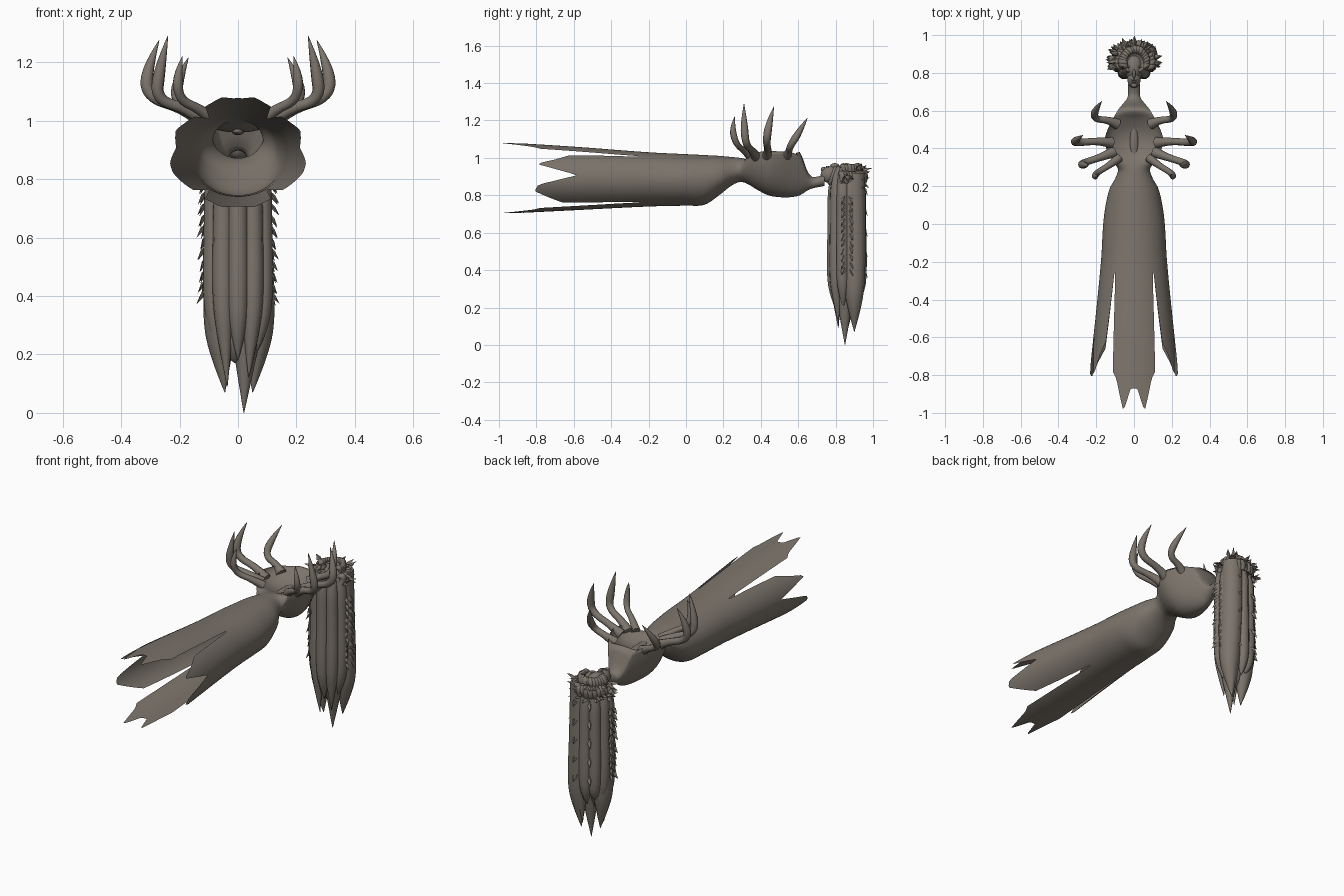
import bpy, bmesh, math, random
from mathutils import Vector

random.seed(4)
if "Cube" in bpy.data.objects:
    bpy.data.objects.remove(bpy.data.objects["Cube"])

stone = bpy.data.materials.new("warm_grey_stone")
stone.use_nodes = True
colour = (0.2, 0.175, 0.148, 1)
stone.diffuse_color = colour
stone.node_tree.nodes["Principled BSDF"].inputs["Base Color"].default_value = colour


def finish(name, mesh, smooth=True):
    """Link a mesh as a named, coloured object."""
    mesh.materials.clear()
    mesh.materials.append(stone)
    for p in mesh.polygons:
        p.use_smooth = smooth
        p.material_index = 0
    obj = bpy.data.objects.new(name, mesh)
    bpy.context.collection.objects.link(obj)
    return obj


def from_bmesh(name, bm, smooth=True):
    mesh = bpy.data.meshes.new(name)
    bm.to_mesh(mesh)
    bm.free()
    return finish(name, mesh, smooth)


def strands(name, paths):
    """Tapered tubes; each path is a list of (x, y, z, radius)."""
    curve = bpy.data.curves.new(name + "_path", 'CURVE')
    curve.dimensions = '3D'
    curve.bevel_depth = 1
    curve.bevel_resolution = 3
    curve.resolution_u = 6
    curve.use_fill_caps = True
    for path in paths:
        s = curve.splines.new('NURBS')
        s.points.add(len(path) - 1)
        for pt, (x, y, z, r) in zip(s.points, path):
            pt.co = (x, y, z, 1)
            pt.radius = r
        s.order_u = 3
        s.use_endpoint_u = True
    temp = bpy.data.objects.new(name + "_path", curve)
    bpy.context.collection.objects.link(temp)
    deps = bpy.context.evaluated_depsgraph_get()
    mesh = bpy.data.meshes.new_from_object(temp.evaluated_get(deps))
    bpy.data.objects.remove(temp)
    return finish(name, mesh)


def blobs(name, items):
    """Ellipsoids; each item is (centre, radii)."""
    bm = bmesh.new()
    for c, r in items:
        vs = bmesh.ops.create_uvsphere(bm, u_segments=24, v_segments=14, radius=1)["verts"]
        for v in vs:
            v.co = Vector(c) + Vector(v.co[i] * r[i] for i in range(3))
    return from_bmesh(name, bm)


def leaf(bm, base, direction, side, length, width):
    """A folded pointed leaf."""
    b, d, s = Vector(base), Vector(direction).normalized(), Vector(side).normalized()
    n = d.cross(s) * width * 0.4
    mid = b + d * length * 0.45
    v = [bm.verts.new(p) for p in (b, mid + s * width - n, b + d * length, mid - s * width - n, mid + n)]
    for i in range(4):
        bm.faces.new((v[i], v[(i + 1) % 4], v[4]))


def lerp_keys(keys, t):
    for (a, p), (b, q) in zip(keys, keys[1:]):
        if t <= b:
            return p + (q - p) * (t - a) / (b - a)
    return keys[-1][1]


# Body sections: y, half width, top centre z, rim z, bottom z
SECTIONS = [
    (.74, .033, .91, .88, .85), (.67, .034, .9, .87, .835), (.64, .055, .95, .92, .82),
    (.61, .08, 1.03, 1.0, .8), (.56, .11, 1.0, 1.03, .79), (.5, .14, .97, 1.035, .79),
    (.44, .155, .96, 1.035, .8), (.38, .14, .97, 1.03, .83), (.33, .11, .99, 1.01, .86),
    (.29, .085, 1.0, .94, .872), (.24, .1, 1.005, .92, .85), (.19, .128, 1.01, .9, .81),
    (.1, .15, 1.015, .885, .75), (0, .163, 1.02, .885, .745), (-.2, .175, 1.03, .885, .74),
    (-.6, .215, 1.06, .885, .72), (-1, .26, 1.085, .885, .7)]


def section(y):
    """Smoothly interpolated section values at y."""
    i = 0
    while i < len(SECTIONS) - 2 and y < SECTIONS[i + 1][0]:
        i += 1
    a, b = SECTIONS[i], SECTIONS[i + 1]
    p, n = SECTIONS[max(i - 1, 0)], SECTIONS[min(i + 2, len(SECTIONS) - 1)]
    h = b[0] - a[0]
    t = (y - a[0]) / h
    out = []
    for k in range(1, 5):
        ma = (b[k] - p[k]) / (b[0] - p[0]) * h
        mb = (n[k] - a[k]) / (n[0] - a[0]) * h
        out.append((2*t**3 - 3*t*t + 1) * a[k] + (t**3 - 2*t*t + t) * ma
                   + (3*t*t - 2*t**3) * b[k] + (t**3 - t*t) * mb)
    return out


def skin(angle, y):
    w, top, rim, bottom = section(y)
    c = math.cos(angle)
    z = rim + (top - rim) * c if c > 0 else rim + (rim - bottom) * c
    return w * math.sin(angle), y, z


# Gown and torso: four panels joined above the slits, ragged at the hem
SLIT, NECK = -.25, .74
wide_hem = [(0, -.78), (.1, -.82), (.28, -.99), (.43, -.87), (.57, -.87), (.72, -.99), (.9, -.82), (1, -.78)]
side_hem = [(0, -.62), (.12, -.7), (.22, -.8), (.3, -.71), (.42, -.58), (.6, -.79), (.72, -.81), (.85, -.74), (1, -.66)]
half = math.radians(34)
bm = bmesh.new()
COLS, UPPER, LOWER = 26, 60, 18
for centre, spread, hem, flip in (
        (0, half, wide_hem, False), (math.pi / 2, math.pi / 2 - half, side_hem, False),
        (math.pi, half, wide_hem, False), (-math.pi / 2, math.pi / 2 - half, side_hem, True)):
    rows = []
    for j in range(UPPER + LOWER + 1):
        row = []
        for i in range(COLS + 1):
            t = i / COLS
            if j <= UPPER:
                y, narrow = NECK + (SLIT - NECK) * j / UPPER, 1
            else:
                f = (j - UPPER) / LOWER
                y = SLIT + (lerp_keys(hem, 1 - t if flip else t) - SLIT) * f
                narrow = .98 - .14 * f
            row.append(bm.verts.new(skin(centre + (2 * t - 1) * spread * narrow, y)))
        rows.append(row)
    for r, s in zip(rows, rows[1:]):
        for i in range(COLS):
            bm.faces.new((r[i], r[i + 1], s[i + 1], s[i]))
bmesh.ops.remove_doubles(bm, verts=bm.verts, dist=0.0001)
bmesh.ops.recalc_face_normals(bm, faces=bm.faces)
from_bmesh("gown_and_torso", bm)

# Lens in the hollow of the chest
blobs("chest_lens", [((0, .435, .963), (.021, .095, .012))])

# Curved claws around the chest rim
CLAWS = [
    [(.08, .35, 1.0, .025), (.13, .31, 1.04, .016), (.2, .27, 1.07, .016), (.21, .245, 1.15, .019), (.19, .26, 1.22, .001)],
    [(.11, .38, 1.0, .03), (.17, .355, 1.04, .018), (.28, .32, 1.07, .019), (.27, .31, 1.17, .023), (.24, .31, 1.29, .001)],
    [(.12, .43, 1.0, .03), (.18, .44, 1.04, .018), (.31, .43, 1.08, .02), (.315, .44, 1.17, .023), (.27, .47, 1.275, .001)],
    [(.09, .53, 1.0, .03), (.13, .55, 1.03, .018), (.21, .555, 1.06, .018), (.21, .6, 1.13, .022), (.17, .65, 1.215, .001)]]
for side, label in ((1, "left"), (-1, "right")):
    strands(label + "_claws", [[(side * x, y, z, r) for x, y, z, r in c] for c in CLAWS])

# Head with its face turned upward
blobs("head", [((0, .83, .893), (.052, .08, .068)), ((0, .77, .91), (.036, .05, .045))])
features = [((0, .795, .957), (.009, .024, .015)), ((0, .762, .952), (.017, .005, .006)),
            ((0, .752, .95), (.014, .005, .006)), ((0, .735, .938), (.016, .014, .014))]
for s in (1, -1):
    features += [((s * .021, .818, .945), (.012, .007, .007)), ((s * .022, .832, .948), (.018, .006, .008))]
blobs("face_features", features)

# Curls framing the face
curls = []
for i in range(34):
    a = math.radians(-15 + 210 * (i % 17) / 16)
    r = .062 if i < 17 else .088
    x, y, z = r * math.cos(a), .855 + r * 1.05 * math.sin(a), .94 if i < 17 else .9
    q = random.uniform(.014, .021)
    curls.append([(x, y, z - .03, q), (x * 1.15, y + .012, z, q),
                  (x * .9 + .012, y, z + .02, q), (x * .85, y - .015, z + .012, .004)])
strands("curls", curls)

# Long hair hanging straight down
locks = []
for i, tip in enumerate((.18, .12, .2, .25, .1, .22, .25, .2, .14, .09)):
    a = math.tau * i / 10
    x, y = math.sin(a) * .083, -math.cos(a) * .07
    locks.append([(x * .5, .86 + y * .5, .94, .03), (x, .86 + y, .88, .035), (x * 1.05, .86 + y, .65, .034),
                  (x * 1.08, .86 + y * 1.05, .42, .037), (x * .95, .86 + y, .28, .03), (x * .75, .86 + y * .8, tip, .001)])
for x, y, tip in ((.02, .85, 0), (-.045, .86, .07), (.05, .9, .07), (-.01, .84, .17)):
    locks.append([(x, y, .92, .06), (x, y, .6, .065), (x * 1.4, y, .33, .06), (x * 1.3, y, .2, .04), (x, y, tip, .001)])
strands("hanging_hair", locks)

# Leaf garlands down both sides and the back of the hair
bm = bmesh.new()
for s in (1, -1):
    for i in range(11):
        z = .8 - i * .038
        for k in (-1, 1):
            leaf(bm, (s * .108, .86 + k * .008, z), (s * random.uniform(.3, .75), k * .45, -1),
                 (0, 1, k * .4), .062, .014)
    for i in range(5):
        leaf(bm, (s * .04, .95, .85 - i * .11), (s * .3, .4, -1), (1, 0, s * .3), .06, .013)
from_bmesh("leaf_garlands", bm, False)

# Wreath of leaves around the crown
bm = bmesh.new()
for i in range(44):
    a = math.radians(random.uniform(-20, 200))
    out = Vector((math.cos(a), math.sin(a), random.uniform(-.5, .7)))
    base = (.092 * math.cos(a), .86 + .075 * math.sin(a), random.uniform(.86, .94))
    leaf(bm, base, out, (-math.sin(a), math.cos(a), random.uniform(-.6, .6)),
         random.uniform(.04, .065), .015)
from_bmesh("leaf_wreath", bm, False)
